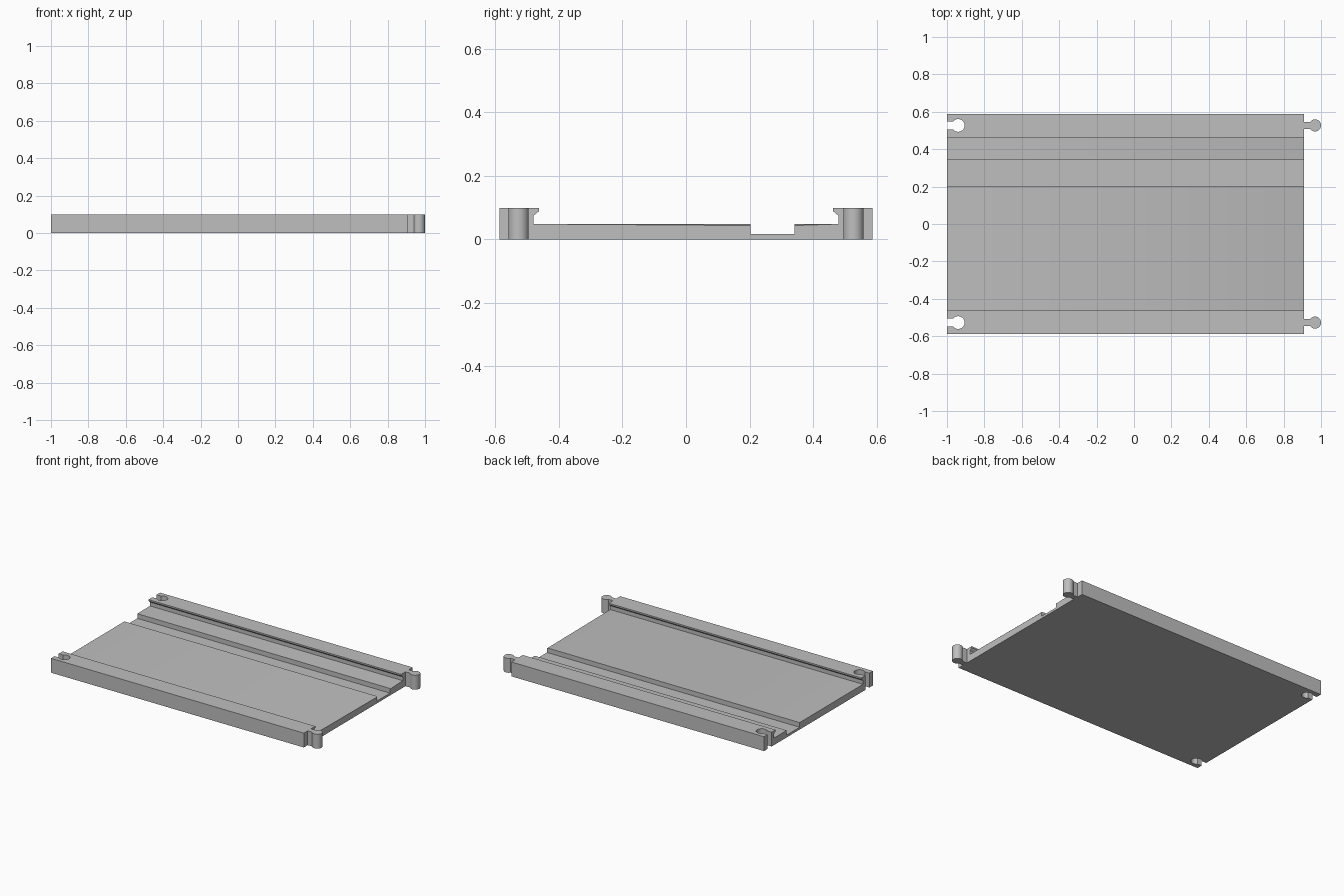
import bpy, bmesh, math

cube = bpy.data.objects.get("Cube")
if cube:
    bpy.data.objects.remove(cube, do_unlink=True)

X0, X1 = -1.0, 0.908          # ends of the track plate
HEIGHT, FLOOR, CHANNEL = 0.098, 0.048, 0.016
JOINT_Y, REACH = 0.527, 0.06  # connector position and neck length

grey = bpy.data.materials.new("light_grey")
grey.use_nodes = True
COLOUR = (0.52, 0.52, 0.52, 1)
grey.diffuse_color = COLOUR
grey.node_tree.nodes["Principled BSDF"].inputs["Base Color"].default_value = COLOUR


def prism(name, outline, offset):
    """Extrude a closed 3D outline along an offset."""
    bm = bmesh.new()
    face = bm.faces.new([bm.verts.new(p) for p in outline])
    ext = bmesh.ops.extrude_face_region(bm, geom=[face])
    moved = [g for g in ext["geom"] if isinstance(g, bmesh.types.BMVert)]
    bmesh.ops.translate(bm, vec=offset, verts=moved)
    bmesh.ops.recalc_face_normals(bm, faces=bm.faces)
    mesh = bpy.data.meshes.new(name)
    bm.to_mesh(mesh)
    bm.free()
    mesh.materials.append(grey)
    obj = bpy.data.objects.new(name, mesh)
    bpy.context.collection.objects.link(obj)
    return obj


def keyhole(name, start, y, radius, neck, z0, z1, back):
    """Round peg on a narrow neck, standing upright."""
    cx = start + REACH
    a = math.asin(neck / radius)
    pts = [(start - back, y + neck, z0), (start - back, y - neck, z0)]
    n = 36
    for i in range(n + 1):
        t = -math.pi + a + (2 * math.pi - 2 * a) * i / n
        pts.append((cx + radius * math.cos(t), y + radius * math.sin(t), z0))
    return prism(name, pts, (0, 0, z1 - z0))


def activate(obj):
    bpy.ops.object.select_all(action="DESELECT")
    obj.select_set(True)
    bpy.context.view_layer.objects.active = obj


# Track plate: floor with channel between two overhanging rails
rail = [(0.48, FLOOR), (0.48, 0.074), (0.463, 0.088), (0.463, HEIGHT),
        (0.587, HEIGHT), (0.587, 0)]
channel = [(0.342, FLOOR), (0.342, CHANNEL), (0.203, CHANNEL), (0.203, FLOOR)]
profile = rail[::-1] + channel + [(-y, z) for y, z in rail]
# order runs from the outer foot of one rail, over the floor, to the other
plate = prism("track_plate", [(X0, y, z) for y, z in profile], (X1 - X0, 0, 0))

# Small chamfer on the floor edge at the peg end
bm = bmesh.new()
bm.from_mesh(plate.data)
edges = [e for e in bm.edges
         if all(v.co.x > X1 - 0.001 and abs(v.co.z - FLOOR) < 0.001 for v in e.verts)]
bmesh.ops.bevel(bm, geom=edges, offset=0.005, segments=1, affect="EDGES")
bm.to_mesh(plate.data)
bm.free()

# Sockets cut into one end, pegs on the other
for side, label in ((1, "back"), (-1, "front")):
    cutter = keyhole("socket_cutter", X0, side * JOINT_Y, 0.034, 0.022,
                     -0.05, HEIGHT + 0.05, 0.05)
    cutter.hide_render = True
    cut = plate.modifiers.new("socket", "BOOLEAN")
    cut.operation, cut.solver, cut.object = "DIFFERENCE", "EXACT", cutter
    activate(plate)
    bpy.ops.object.modifier_apply(modifier=cut.name)
    bpy.data.objects.remove(cutter, do_unlink=True)

    peg = keyhole(label + "_peg", X1, side * JOINT_Y, 0.032, 0.018, 0, HEIGHT, 0)
    activate(peg)
    bpy.ops.object.shade_smooth_by_angle(angle=math.radians(30))

activate(plate)
bpy.ops.object.shade_smooth_by_angle(angle=math.radians(30))
